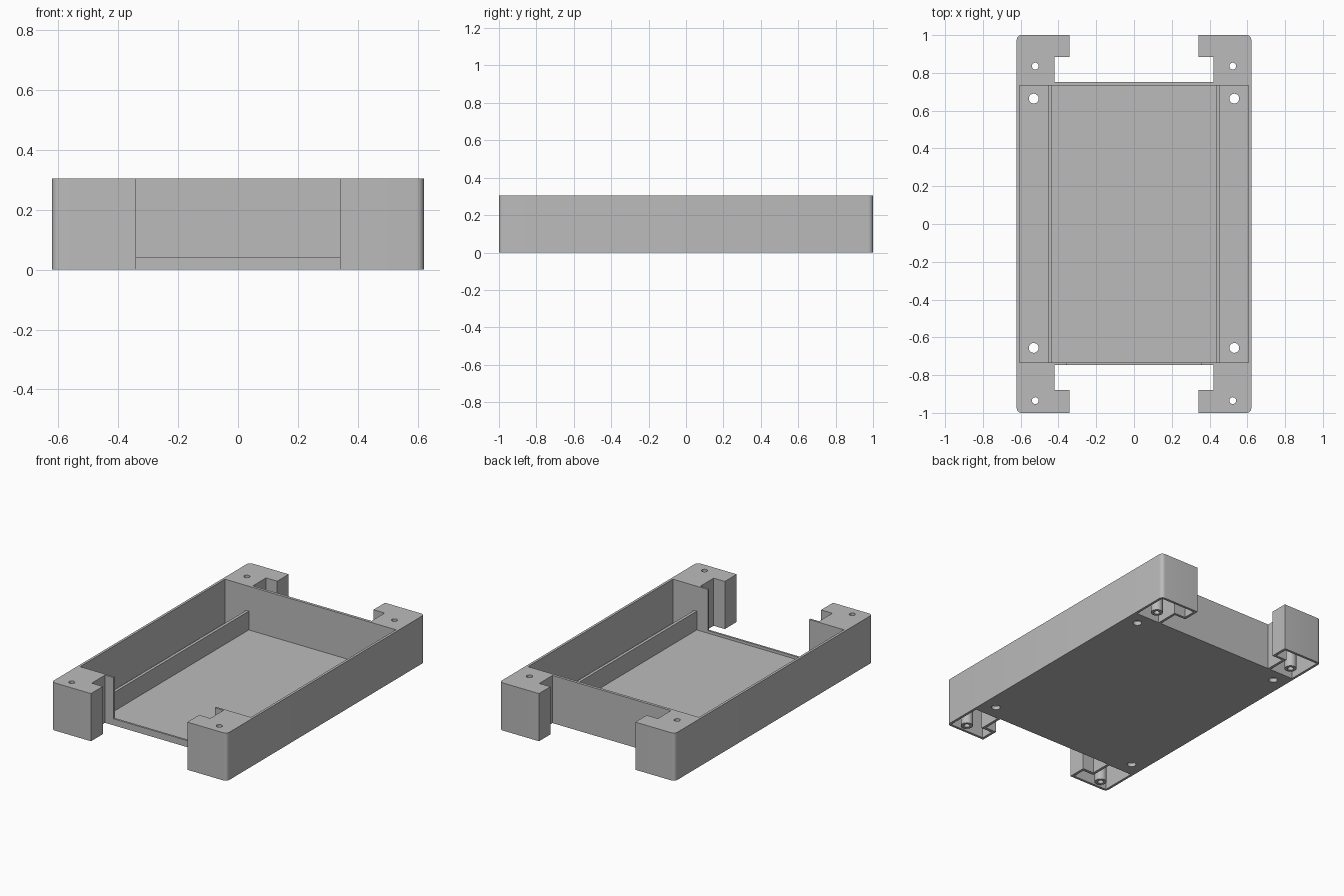
import bpy, bmesh

cube = bpy.data.objects.get("Cube")
if cube:
    bpy.data.objects.remove(cube, do_unlink=True)

grey = bpy.data.materials.new("plain_grey")
grey.use_nodes = True
colour = (0.5, 0.5, 0.5, 1)
grey.diffuse_color = colour
grey.node_tree.nodes["Principled BSDF"].inputs["Base Color"].default_value = colour

HEIGHT, HALF_W, INNER_W = 0.305, 0.621, 0.605
FLOOR, SILL, CAP = 0.025, 0.042, 0.025
BACK, FRONT, TRAY = 0.751, -0.746, 0.733
CORNERS = [(sx, sy) for sx in (-1, 1) for sy in (-1, 1)]


def prism(name, points, z0, z1, round_x=None, radius=0.025):
    """Extrude a plan outline; optionally round the corners at |x| = round_x."""
    bm = bmesh.new()
    verts = [bm.verts.new((x, y, z0)) for x, y in points]
    face = bm.faces.new(verts)
    if round_x:
        outer = [v for v in verts if abs(abs(v.co.x) - round_x) < 1e-4]
        bmesh.ops.bevel(bm, geom=outer, offset=radius, segments=6,
                        profile=0.5, affect='VERTICES')
    face = bm.faces[:][0]
    top = bmesh.ops.extrude_face_region(bm, geom=[face])["geom"]
    for v in top:
        if isinstance(v, bmesh.types.BMVert):
            v.co.z = z1
    bmesh.ops.recalc_face_normals(bm, faces=bm.faces[:])
    mesh = bpy.data.meshes.new(name)
    bm.to_mesh(mesh)
    bm.free()
    obj = bpy.data.objects.new(name, mesh)
    bpy.context.collection.objects.link(obj)
    mesh.materials.append(grey)
    return obj


def box(name, x0, x1, y0, y1, z0, z1):
    return prism(name, [(x0, y0), (x1, y0), (x1, y1), (x0, y1)], z0, z1)


def cylinder(name, x, y, radius, z0, z1):
    bpy.ops.mesh.primitive_cylinder_add(vertices=32, radius=radius, depth=z1 - z0,
                                        location=(x, y, (z0 + z1) / 2))
    obj = bpy.context.object
    obj.name = name
    obj.data.materials.append(grey)
    return obj


def apply_boolean(target, tool, operation='DIFFERENCE'):
    mod = target.modifiers.new("cut", 'BOOLEAN')
    mod.object, mod.operation, mod.solver = tool, operation, 'EXACT'
    bpy.context.view_layer.objects.active = target
    bpy.ops.object.modifier_apply(modifier=mod.name)
    bpy.data.objects.remove(tool, do_unlink=True)


# Plan outline: tray with a hooked leg at each corner
def end_outline(end, wall, hook):
    half = [(HALF_W, end), (0.341, end), (0.341, hook), (0.42, hook), (0.42, wall)]
    return half + [(-x, y) for x, y in reversed(half)]


outline = end_outline(1, BACK, 0.884) + end_outline(-1, FRONT, -0.88)[::-1]
body = prism("tray_body", outline, 0, HEIGHT, round_x=HALF_W)

# Open tray cavity and the wide front opening above the sill
apply_boolean(body, box("tray_cavity", -INNER_W, INNER_W, -TRAY, TRAY, FLOOR, 0.5))
apply_boolean(body, box("front_opening", -0.358, 0.358, -0.8, -0.72, SILL, 0.5))

# Hollow legs, open underneath, with a screw post in each
for sx, sy in CORNERS:
    hollow = [(INNER_W, 0.751), (INNER_W, 0.984), (0.358, 0.984),
              (0.358, 0.9), (0.437, 0.9), (0.437, 0.751)]
    hollow = [(sx * x, sy * y) for x, y in hollow]
    apply_boolean(body, prism("leg_hollow", hollow, -0.1, HEIGHT - CAP))
    x, y = sx * 0.523, 0.836 if sy > 0 else -0.935
    apply_boolean(body, cylinder("screw_post", x, y, 0.036, 0, HEIGHT - CAP / 2), 'UNION')
    apply_boolean(body, cylinder("screw_hole", x, y, 0.018, -0.1, 0.5))
    y = 0.664 if sy > 0 else -0.656
    apply_boolean(body, cylinder("floor_hole", sx * 0.531, y, 0.026, -0.1, 0.1))

# Smooth the rounded corners and holes
bpy.ops.object.select_all(action='DESELECT')
body.select_set(True)
bpy.context.view_layer.objects.active = body
bpy.ops.object.shade_smooth_by_angle()

# Low partitions along both sides of the tray
for sx, side in ((-1, "right"), (1, "left")):
    x0, x1 = sorted((sx * 0.437, sx * 0.456))
    box(side + "_partition", x0, x1, -TRAY, TRAY, FLOOR - 0.005, 0.145)
